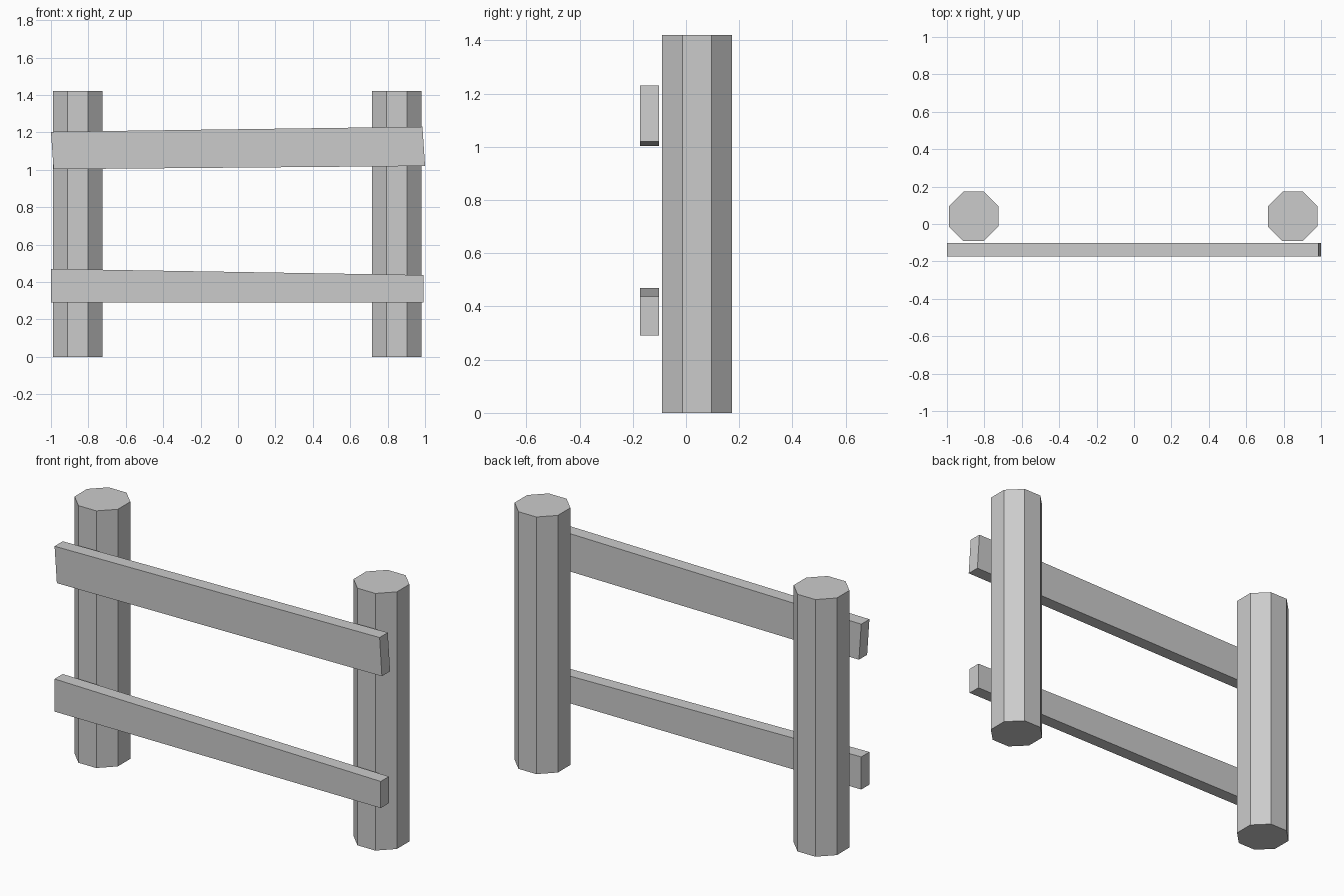
import bpy, bmesh
from math import cos, pi

if "Cube" in bpy.data.objects:
    bpy.data.objects.remove(bpy.data.objects["Cube"])

POST_HEIGHT = 1.42
POST_HALF_WIDTH = 0.132      # centre to flat side
RAIL_FRONT, RAIL_BACK = -0.1725, -0.101


def post(name, x):
    # Octagonal post with flat sides facing the axes
    bpy.ops.mesh.primitive_cylinder_add(
        vertices=8, radius=POST_HALF_WIDTH / cos(pi / 8), depth=POST_HEIGHT,
        location=(x, 0.041, POST_HEIGHT / 2), rotation=(0, 0, pi / 8))
    bpy.context.object.name = name


def rail(name, profile):
    # Plank made by extruding its front outline backwards
    bm = bmesh.new()
    face = bm.faces.new([bm.verts.new((x, RAIL_FRONT, z)) for x, z in profile])
    ext = bmesh.ops.extrude_face_region(bm, geom=[face])
    verts = [v for v in ext["geom"] if isinstance(v, bmesh.types.BMVert)]
    bmesh.ops.translate(bm, verts=verts, vec=(0, RAIL_BACK - RAIL_FRONT, 0))
    if len(bm.faces) == 5:   # keep the front closed
        bm.faces.new([v for v in bm.verts if v not in verts])
    bmesh.ops.recalc_face_normals(bm, faces=bm.faces)
    mesh = bpy.data.meshes.new(name)
    bm.to_mesh(mesh)
    bm.free()
    bpy.context.collection.objects.link(bpy.data.objects.new(name, mesh))


# Posts
post("left_post", -0.857)
post("right_post", 0.848)

# Crooked rails on the front of the posts
rail("upper_rail", [(-0.986, 1.003), (1.0, 1.02), (0.986, 1.23), (-1.0, 1.203)])
rail("lower_rail", [(-1.0, 0.29), (0.993, 0.29), (0.993, 0.437), (-1.0, 0.47)])
